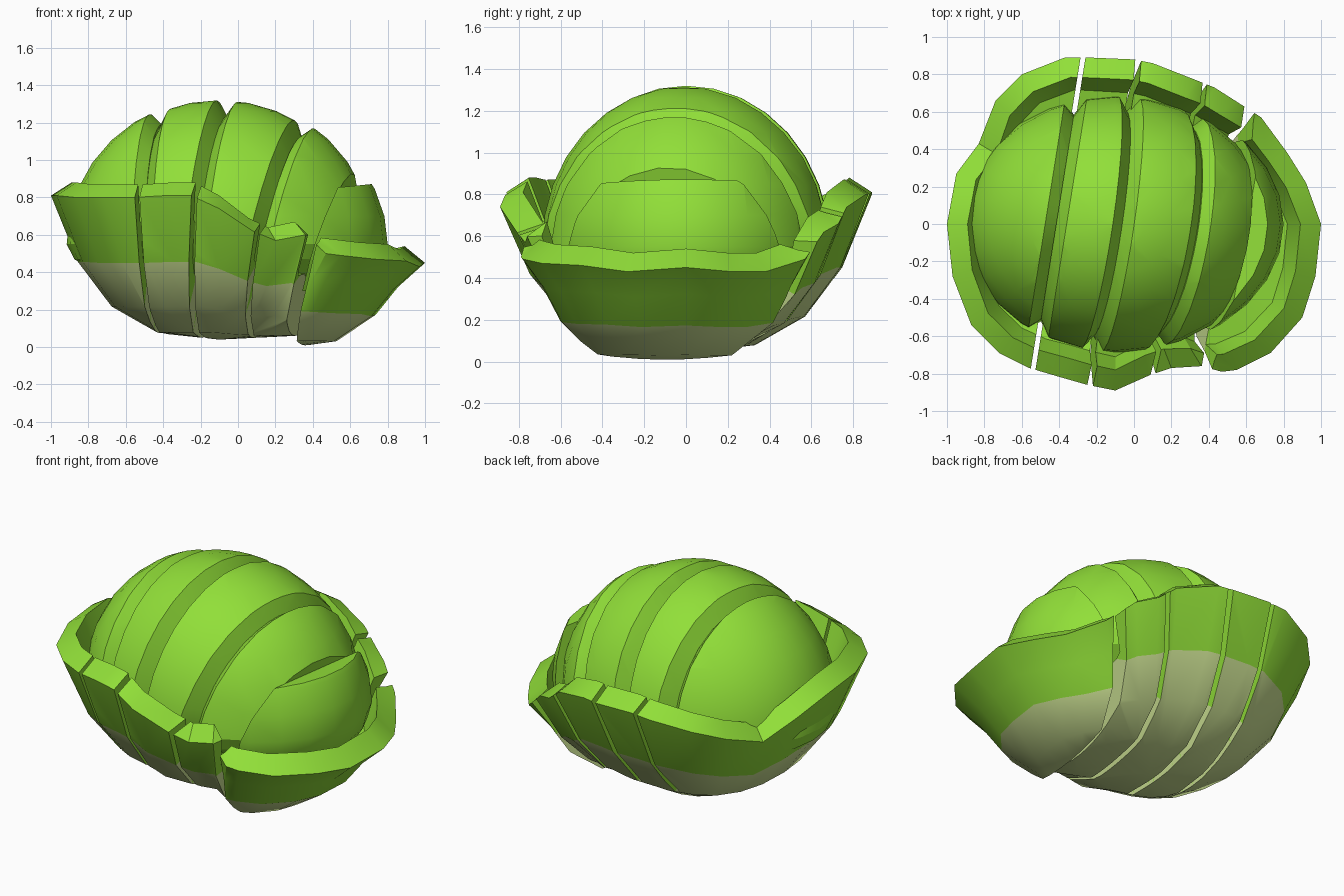
import bpy, bmesh, math
from mathutils import Vector

if "Cube" in bpy.data.objects:
    bpy.data.objects.remove(bpy.data.objects["Cube"])

def material(name, rgb):
    m = bpy.data.materials.new(name)
    m.diffuse_color = (*rgb, 1)
    m.use_nodes = True
    m.node_tree.nodes["Principled BSDF"].inputs["Base Color"].default_value = m.diffuse_color
    return m

GREEN = material("leaf_green", (0.285, 0.74, 0.04))
SAGE = material("pale_sage", (0.60, 0.75, 0.29))

# Outer rim of the shell (x, y, z), counter-clockwise from the right tip
RIM = [(1, 0, .45), (.92, .22, .43), (.82, .38, .43), (.68, .57, .49), (.54, .66, .62),
       (.43, .73, .66), (.33, .77, .74), (.1, .86, .8), (0, .88, .8), (-.24, .89, .81),
       (-.37, .89, .8), (-.6, .8, .75), (-.74, .66, .69), (-.83, .43, .61), (-.95, .27, .73),
       (-1, 0, .81), (-.97, -.28, .81), (-.87, -.54, .8), (-.72, -.69, .8), (-.56, -.77, .8),
       (-.39, -.82, .81), (-.25, -.86, .81), (-.1, -.89, .74), (.08, -.81, .62), (.2, -.77, .57),
       (.36, -.76, .6), (.47, -.79, .5), (.55, -.78, .49), (.73, -.69, .47), (.9, -.5, .46),
       (.97, -.28, .43)]
# Slice planes x = c + m*y + k*z, and the gap to the shell slice on each side
PLANES = [(-.415, .16, 0), (-.185, .148, .1), (.1, .165, .22), (.33, .17, .32)]
GAPS = [(.013, .013), (.018, .014), (.014, .014), (.03, .045)]
CX, CZ = -.1, .55          # dome centre
BOTTOM = .04
LEFT_WALL, RIGHT_WALL = .055, .06   # widths of the groove sides
SWELL = [1.02, 1, 1, 1.03, 1]       # size of each dome slice

def bisect(bm, plane, off=0, inner=False, outer=False):
    c, m, k = plane
    r = bmesh.ops.bisect_plane(bm, geom=bm.verts[:] + bm.edges[:] + bm.faces[:], dist=1e-5,
                               plane_co=(c + off, 0, 0), plane_no=Vector((1, -m, -k)).normalized(),
                               clear_inner=inner, clear_outer=outer)
    return r["geom_cut"]

def cap(bm, cut):
    edges = [e for e in cut if isinstance(e, bmesh.types.BMEdge) and e.is_valid]
    r = bmesh.ops.triangle_fill(bm, edges=edges, use_beauty=True)
    return [f for f in r["geom"] if isinstance(f, bmesh.types.BMFace)]

def skin(bm, rings, first, last):
    """Join rings of points, closing both ends on single points."""
    vr = [[bm.verts.new(p) for p in ring] for ring in rings]
    n = len(vr[0])
    a, b = bm.verts.new(first), bm.verts.new(last)
    rows = []
    for i in range(n):
        bm.faces.new((a, vr[0][(i + 1) % n], vr[0][i]))
        bm.faces.new((b, vr[-1][i], vr[-1][(i + 1) % n]))
    for lo, hi in zip(vr, vr[1:]):
        rows.append([bm.faces.new((lo[i], lo[(i + 1) % n], hi[(i + 1) % n], hi[i])) for i in range(n)])
    return a, rows

def finish(bm, name, angle=32):
    bmesh.ops.recalc_face_normals(bm, faces=bm.faces[:])
    me = bpy.data.meshes.new(name)
    bm.to_mesh(me)
    bm.free()
    ob = bpy.data.objects.new(name, me)
    me.materials.append(GREEN)
    me.materials.append(SAGE)
    bpy.context.collection.objects.link(ob)
    bpy.ops.object.select_all(action='DESELECT')
    ob.select_set(True)
    bpy.context.view_layer.objects.active = ob
    bpy.ops.object.shade_smooth_by_angle(angle=math.radians(angle))

def shell(i):
    """Bowl slice with a flared lip; pale underneath."""
    bm = bmesh.new()
    tail = i == 4
    profile = [(.37, .05), (.64, .23), (.84, .54), (1, 1)]
    if tail:
        profile = [(.42, .03), (.57, .08), (.76, .39), (.87, .72), (1, 1)]
    rings = []
    for s, f in profile:
        drop = .045 * (1 - f) if tail else 0
        rings.append([(CX + (x - CX) * s, y * s, max(0, BOTTOM + (z - BOTTOM) * f - drop))
                      for x, y, z in RIM])
    for inset, dz in ((.11, .07), (.18, -.13)):
        ring = []
        for x, y, z in RIM:
            q = 1 - inset / math.hypot(x - CX, y)
            lift = .02 if tail and dz > 0 else 0
            ring.append((CX + (x - CX) * q, y * q, z + dz + lift))
        rings.append(ring)
    base, rows = skin(bm, rings, (CX, 0, 0 if tail else BOTTOM), (CX, 0, .5))
    for f in list(base.link_faces) + rows[0] + rows[1]:
        f.material_index = 1
    for j, left in ((i - 1, True), (i, False)):
        if 0 <= j < 4:
            off = GAPS[j][1] if left else -GAPS[j][0]
            cut = bisect(bm, PLANES[j], off, inner=left, outer=not left)
            for f in cap(bm, cut):
                f.material_index = int(f.calc_center_median().z < .33)
    finish(bm, f"shell_slice_{i + 1}")

def dome(i):
    """Rounded inner slice, sloping down into a groove at each cut."""
    bm = bmesh.new()
    n = 28
    tail = i == 4
    g = SWELL[i]
    ax, ay, az = (.9 if tail else .8 * g), .69, .77 * g
    levels = [(.86, -.25), (.97, -.1)] if tail else [(.78, -.17), (.95, -.08)]
    levels += [(math.cos(t), az * math.sin(t)) for t in (math.radians(11.25 * k) for k in range(8))]
    rings = [[(CX + ax * r * math.cos(math.tau * k / n), ay * r * math.sin(math.tau * k / n), CZ + h)
              for k in range(n)] for r, h in levels]
    skin(bm, rings, (CX, 0, CZ + levels[0][1]), (CX, 0, CZ + az))
    if tail:   # low, flat-topped end piece
        r = bmesh.ops.bisect_plane(bm, geom=bm.verts[:] + bm.edges[:] + bm.faces[:],
                                   plane_co=(.75, 0, .875), plane_no=(-.1, 0, 1), clear_outer=True)
        cap(bm, r["geom_cut"])
    sides = [(j, left) for j, left in ((i - 1, True), (i, False)) if 0 <= j < 4]
    grooved = [s for s in sides if s[0] < 3]     # the last cut stays a plain step
    for j, left in grooved:
        bisect(bm, PLANES[j], LEFT_WALL if left else -RIGHT_WALL)
    for j, left in sides:
        cap(bm, bisect(bm, PLANES[j], 0, inner=left, outer=not left))
    for v in bm.verts:
        for j, left in grooved:
            c, m, k = PLANES[j]
            d = abs(v.co.x - c - m * v.co.y - k * v.co.z) / (LEFT_WALL if left else RIGHT_WALL)
            if d < .999:
                q = 1 - .12 * (1 - d)
                y, z = v.co.y * q, CZ + (v.co.z - CZ) * q
                v.co.x += m * (y - v.co.y) + k * (z - v.co.z)
                v.co.y, v.co.z = y, z
                break
    finish(bm, f"dome_slice_{i + 1}", 26)

for i in range(5):
    shell(i)
    dome(i)
